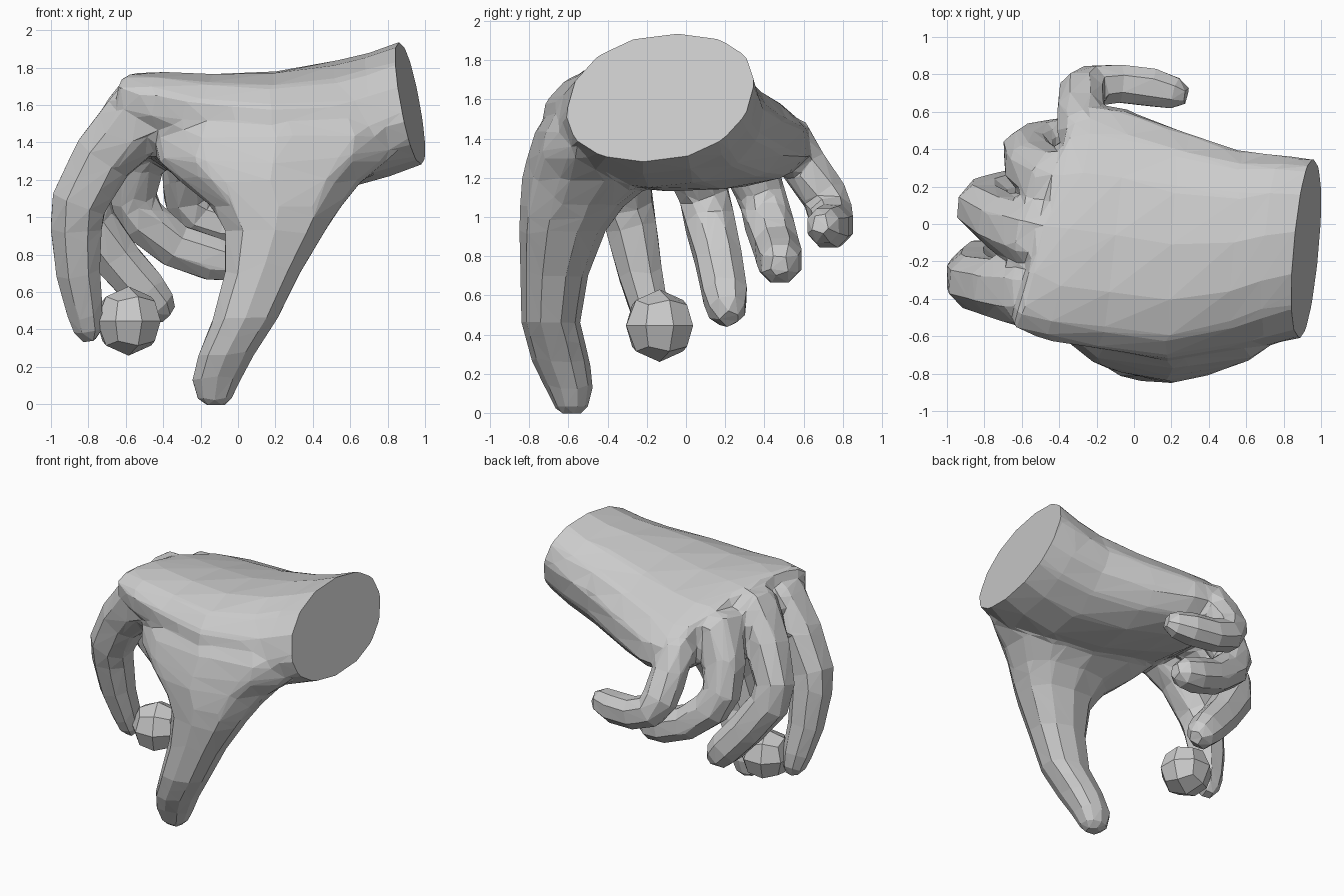
import bpy, bmesh, math
from mathutils import Vector

if "Cube" in bpy.data.objects:
    bpy.data.objects.remove(bpy.data.objects["Cube"])


def power(c, e):
    return math.copysign(abs(c) ** e, c)


def loft(name, rings, n, e=0.9):
    """Skin closed rings given as (centre, half axis u, half axis v)."""
    bm = bmesh.new()
    loops = []
    for c, u, v in rings:
        c, u, v = Vector(c), Vector(u), Vector(v)
        loop = []
        for i in range(n):
            a = math.tau * (i + 0.5) / n
            loop.append(bm.verts.new(c + u * power(math.cos(a), e) + v * power(math.sin(a), e)))
        loops.append(loop)
    for a, b in zip(loops, loops[1:]):
        for i in range(n):
            j = (i + 1) % n
            bm.faces.new((a[i], a[j], b[j], b[i]))
    bm.faces.new(loops[0][::-1])
    bm.faces.new(loops[-1])
    bmesh.ops.recalc_face_normals(bm, faces=bm.faces)
    me = bpy.data.meshes.new(name)
    bm.to_mesh(me)
    bm.free()
    ob = bpy.data.objects.new(name, me)
    bpy.context.collection.objects.link(ob)
    return ob


def finger(name, path):
    """Tapered tube along joints given as (x, y, z, radius)."""
    pts = [Vector(p[:3]) for p in path]
    rings = []
    for i, p in enumerate(path):
        t = (pts[min(i + 1, len(pts) - 1)] - pts[max(i - 1, 0)]).normalized()
        u = Vector((0, 1, 0))
        u = (u - t * u.dot(t)).normalized()
        rings.append((pts[i], u * p[3], t.cross(u) * p[3] * 1.05))
    return loft(name, rings, 8)


def bake(ob):
    """Apply all modifiers to the mesh."""
    bpy.context.view_layer.update()
    me = bpy.data.meshes.new_from_object(ob.evaluated_get(bpy.context.evaluated_depsgraph_get()))
    ob.modifiers.clear()
    ob.data = me


# Palm and wrist: x, y centre, half width, z centre, half height, lean y, lean z, roll, skew
palm_sections = [
    (1.12, -0.13, 0.46, 1.65, 0.325, 0.11, -0.21, 0.0, 0.09),
    (0.92, -0.13, 0.47, 1.61, 0.325, 0.11, -0.21, 0.0, 0.09),
    (0.76, -0.14, 0.50, 1.55, 0.33, 0.10, -0.17, -0.01, 0.08),
    (0.55, -0.15, 0.54, 1.495, 0.345, 0.06, -0.05, -0.01, 0.05),
    (0.20, -0.11, 0.63, 1.455, 0.325, 0.05, 0.0, -0.04, 0.0),
    (-0.10, -0.03, 0.65, 1.46, 0.295, 0.10, 0.0, -0.08, -0.03),
    (-0.35, 0.01, 0.64, 1.49, 0.26, 0.20, 0.0, -0.11, -0.04),
    (-0.50, 0.02, 0.57, 1.54, 0.20, 0.28, 0.0, -0.11, -0.04),
]
hand = loft("hand", [((x, yc, zc), (ly * hy, hy, roll), (lz * hz, skew, hz))
                     for x, yc, hy, zc, hz, ly, lz, roll, skew in palm_sections], 14)

# Thumb: x min, x max, y min, y max, z of each ring
thumb_sections = [
    (-0.25, 0.70, -0.56, -0.20, 1.70),
    (-0.38, 0.85, -0.68, -0.14, 1.57),
    (-0.46, 0.90, -0.77, -0.10, 1.44),
    (-0.46, 0.84, -0.81, -0.08, 1.31),
    (-0.33, 0.68, -0.84, -0.15, 1.19),
    (-0.16, 0.57, -0.85, -0.31, 1.06),
    (-0.08, 0.48, -0.85, -0.41, 0.93),
    (-0.08, 0.34, -0.845, -0.50, 0.70),
    (-0.14, 0.22, -0.84, -0.54, 0.46),
    (-0.22, 0.09, -0.785, -0.49, 0.26),
    (-0.25, 0.02, -0.72, -0.475, 0.13),
    (-0.22, -0.03, -0.67, -0.50, 0.03),
    (-0.17, -0.07, -0.64, -0.54, -0.005),
]
parts = [loft("thumb", [(((a + b) / 2, (c + d) / 2, z), ((b - a) / 2, 0, 0), (0, (d - c) / 2, 0))
                        for a, b, c, d, z in thumb_sections], 10)]

# Four curled fingers, knuckle to tip
parts.append(finger("index_finger", [
    (-0.32, -0.37, 1.55, 0.17), (-0.55, -0.37, 1.51, 0.20), (-0.72, -0.34, 1.32, 0.165),
    (-0.85, -0.31, 1.08, 0.15), (-0.865, -0.28, 0.95, 0.14), (-0.855, -0.23, 0.70, 0.12),
    (-0.82, -0.18, 0.50, 0.10), (-0.80, -0.16, 0.40, 0.08), (-0.79, -0.15, 0.34, 0.04)]))
parts.append(finger("middle_finger", [
    (-0.30, -0.10, 1.55, 0.17), (-0.53, -0.06, 1.55, 0.20), (-0.70, 0.01, 1.34, 0.155),
    (-0.815, 0.09, 1.12, 0.135), (-0.79, 0.12, 0.98, 0.135), (-0.64, 0.17, 0.77, 0.125),
    (-0.49, 0.20, 0.60, 0.12), (-0.42, 0.21, 0.52, 0.10), (-0.37, 0.22, 0.48, 0.05)]))
parts.append(finger("ring_finger", [
    (-0.25, 0.19, 1.47, 0.16), (-0.46, 0.22, 1.48, 0.19), (-0.54, 0.31, 1.30, 0.15),
    (-0.57, 0.39, 1.10, 0.13), (-0.51, 0.42, 0.99, 0.13), (-0.34, 0.46, 0.85, 0.12),
    (-0.14, 0.48, 0.78, 0.12), (-0.03, 0.48, 0.76, 0.10), (0.03, 0.48, 0.755, 0.05)]))
parts.append(finger("little_finger", [
    (-0.17, 0.38, 1.40, 0.14), (-0.28, 0.52, 1.38, 0.14), (-0.285, 0.61, 1.25, 0.125),
    (-0.275, 0.71, 1.10, 0.12), (-0.22, 0.74, 1.01, 0.115), (-0.08, 0.75, 0.96, 0.11),
    (0.10, 0.73, 0.95, 0.11), (0.22, 0.70, 0.955, 0.09), (0.28, 0.685, 0.965, 0.05)]))

# Fuse thumb and fingers into the palm as one skin
for ob in parts:
    mod = hand.modifiers.new("fuse_" + ob.name, 'BOOLEAN')
    mod.operation = 'UNION'
    mod.solver = 'EXACT'
    mod.object = ob
mod = hand.modifiers.new("skin", 'REMESH')
mod.mode = 'VOXEL'
mod.voxel_size = 0.018
bake(hand)
for ob in parts:
    bpy.data.objects.remove(ob, do_unlink=True)

# Soften the joins on the palm, web and knuckles only
bm = bmesh.new()
bm.from_mesh(hand.data)
soft = [v for v in bm.verts if v.co.z > 1.0 and -0.68 < v.co.x and v.co.y < 0.6]
for _ in range(12):
    bmesh.ops.smooth_vert(bm, verts=soft, factor=0.5, use_axis_x=True, use_axis_y=True, use_axis_z=True)
bm.to_mesh(hand.data)
bm.free()

# Reduce to large flat facets
mod = hand.modifiers.new("facets", 'DECIMATE')
mod.ratio = 1500 / (2 * len(hand.data.polygons))
bake(hand)

# Slice the wrist off flat
bm = bmesh.new()
bm.from_mesh(hand.data)
bmesh.ops.bisect_plane(bm, geom=bm.verts[:] + bm.edges[:] + bm.faces[:],
                       plane_co=(0.92, -0.13, 1.61), plane_no=(1, -0.11, 0.21), clear_outer=True)
bmesh.ops.holes_fill(bm, edges=[e for e in bm.edges if e.is_boundary], sides=0)
bmesh.ops.recalc_face_normals(bm, faces=bm.faces)
for f in bm.faces:
    f.smooth = False
bm.to_mesh(hand.data)
bm.free()

# Small faceted ball held between the fingers
bm = bmesh.new()
bmesh.ops.create_cube(bm, size=2)
bmesh.ops.subdivide_edges(bm, edges=bm.edges[:], cuts=1, use_grid_fill=True)
for v in bm.verts:
    v.co = v.co.normalized() * 0.185
me = bpy.data.meshes.new("ball")
bm.to_mesh(me)
bm.free()
ball = bpy.data.objects.new("ball", me)
ball.location = (-0.585, -0.135, 0.445)
ball.rotation_euler = (0.0, 0.0, 0.4)
bpy.context.collection.objects.link(ball)
